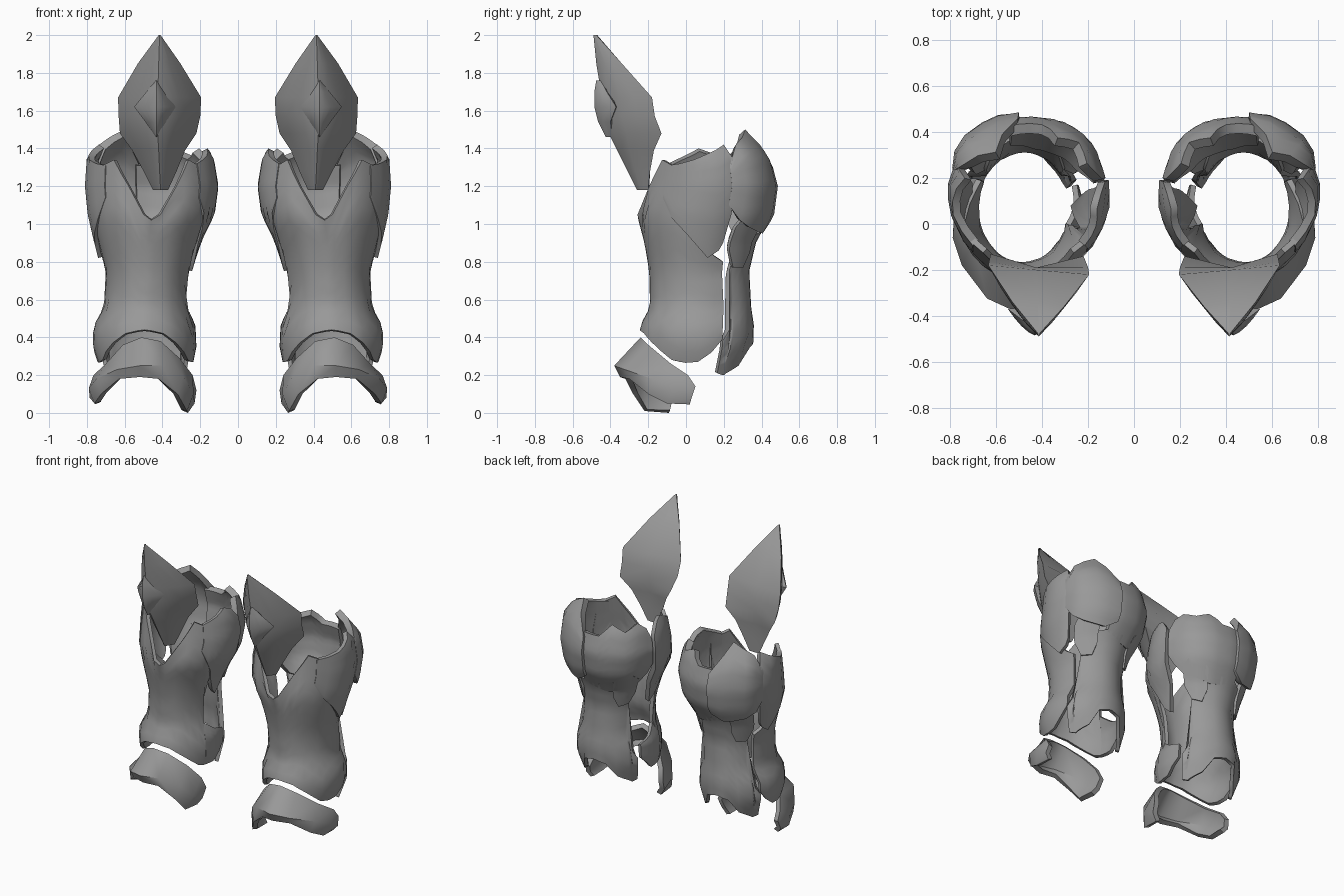
import bpy, bmesh, math

steel = bpy.data.materials.new("steel grey")
steel.diffuse_color = (0.32, 0.32, 0.32, 1)

# Leg envelope: height, inner x, outer x, front y, back y
BODY = [(0.20, .25, .72, -.20, .30), (0.35, .22, .77, -.24, .355),
        (0.46, .225, .765, -.245, .36), (0.56, .265, .71, -.19, .345),
        (0.75, .255, .70, -.195, .335), (0.90, .21, .74, -.22, .37),
        (1.05, .135, .775, -.26, .45), (1.20, .115, .79, -.22, .47),
        (1.35, .14, .78, -.19, .43), (1.50, .23, .68, -.15, .32)]


def lerp(a, b, t):
    return tuple(p + (q - p) * t for p, q in zip(a, b))


def body_point(angle, z, off):
    """Point on the leg envelope; angle 0 is the front, positive is outward."""
    zc = min(max(z, BODY[0][0]), BODY[-1][0])
    for lo, hi in zip(BODY, BODY[1:]):
        if zc <= hi[0]:
            break
    _, x0, x1, y0, y1 = lerp(lo, hi, (zc - lo[0]) / (hi[0] - lo[0]))
    a = math.radians(angle)
    return ((x0 + x1) / 2 + ((x1 - x0) / 2 + off) * math.sin(a),
            (y0 + y1) / 2 - ((y1 - y0) / 2 + off) * math.cos(a), z)


def sheet(name, cols, thick):
    """Mirrored plate from columns of points, each running bottom to top.
    Zero thickness is used for closed rings of columns."""
    bm = bmesh.new()
    vs = [[bm.verts.new(p) for p in c] for c in cols]
    for a, b in zip(vs, vs[1:]):
        for i in range(len(a) - 1):
            bm.faces.new((a[i], b[i], b[i + 1], a[i + 1]))
    bmesh.ops.remove_doubles(bm, verts=bm.verts, dist=0.0005)
    if not thick:
        bmesh.ops.holes_fill(bm, edges=bm.edges, sides=0)
    me = bpy.data.meshes.new(name)
    bm.to_mesh(me)
    bm.free()
    me.materials.append(steel)
    ob = bpy.data.objects.new(name, me)
    bpy.context.collection.objects.link(ob)
    bpy.ops.object.select_all(action='DESELECT')
    ob.select_set(True)
    bpy.context.view_layer.objects.active = ob
    if thick:
        mod = ob.modifiers.new("thickness", 'SOLIDIFY')
        mod.thickness, mod.offset = thick, -1
        bpy.ops.object.modifier_apply(modifier=mod.name)
    mod = ob.modifiers.new("pair", 'MIRROR')
    mod.use_mirror_merge = False
    bpy.ops.object.modifier_apply(modifier=mod.name)
    bpy.ops.object.shade_smooth_by_angle(angle=math.radians(50))


def plate(name, keys, thick=0.025, rows=12):
    """Plate wrapped on the leg; keys are (angle, bottom z, top z, offset)."""
    keys = [k if len(k) == 4 else (*k, 0.0) for k in keys]
    dense = []
    for a, b in zip(keys, keys[1:]):
        n = max(1, round(abs(b[0] - a[0]) / 10))
        dense += [lerp(a, b, i / n) for i in range(n)]
    dense.append(keys[-1])
    sheet(name, [[body_point(a, z0 + (z1 - z0) * i / rows, off)
                  for i in range(rows + 1)] for a, z0, z1, off in dense], thick)


def both(keys):
    """Continue a half outline symmetrically about its first column."""
    c = keys[0][0]
    return [(2 * c - a, b, t) for a, b, t in reversed(keys[1:])] + keys


# Shin guard with a V notch at the top and an arched flared cuff
front = both([(0, .44, 1.02), (8, .435, 1.05), (22, .42, 1.2), (38, .37, 1.34)])
plate("shin_guard", [(-72, .27, 1.0), (-62, .28, 1.28)] + front +
      [(62, .28, 1.29), (78, .265, 1.0), (92, .27, .9), (106, .32, .83),
       (117, .39, .8)])
plate("inner_cuff", [(-112, .37, .47), (-92, .27, .5), (-72, .27, .56)])

# Side flaps beside the knee
plate("outer_side_flap", [(48, 1.14, 1.31, .004), (62, 1.03, 1.32, .008),
                          (76, .95, 1.34, .018), (98, .82, 1.39, .024),
                          (109, .86, 1.42, .02), (113, .9, 1.35, .016)], .035)
plate("inner_side_flap", [(-101, .92, 1.3, .012), (-92, .75, 1.38, .012),
                          (-82, .8, 1.4, .012), (-66, .98, 1.36, .008),
                          (-48, 1.14, 1.32, .004)], .035)

# Plates behind the knee
plate("back_outer_plate", [(109, 1.1, 1.31, .022), (120, 1.02, 1.42, .045),
                           (132, .98, 1.46, .05), (146, .96, 1.5, .04),
                           (158, .95, 1.42, .035), (172, 1.0, 1.3, .02)], .045)
plate("back_inner_plate", [(164, .94, 1.32, .0), (190, .9, 1.32, .0),
                           (205, .89, 1.40, .01), (222, .92, 1.36, .015),
                           (238, .95, 1.40, .01), (250, 1.03, 1.36, .0),
                           (257, 1.1, 1.28, .0)], .045)

# Calf guard with flared heel ends, and the two links above it
plate("calf_guard", both([(180, .37, .95), (198, .35, .95), (212, .25, .93),
                          (230, .21, .82), (233, .2, .76), (235, .2, .44),
                          (243, .21, .38)]))
plate("outer_calf_link", [(121, .86, .98, .015), (129, .77, 1.06, .015),
                          (145, .77, 1.03, .015), (152, .85, .98, .015)])
plate("inner_calf_link", [(208, .85, .98, .012), (216, .77, 1.03, .012),
                          (231, .79, 1.04, .012), (239, .88, 1.0, .012)])


def ridged(name, rows, power):
    """Solid ridged plate. Rows are
    (z, left x, ridge x, right x, ridge y, left y, right y, back y)."""
    steps = [(0, 1), (0, .75), (0, .5), (0, .22), (1, 0), (1, .22), (1, .5), (1, .75), (1, 1)]
    cols = []
    for side, t in steps:
        col = []
        for z, xl, xm, xr, ym, yl, yr, yb in rows:
            xs, ys = (xr, yr) if side else (xl, yl)
            col.append((xm + (xs - xm) * t, ym + (ys - ym) * t ** power, z))
        cols.append(col)
    back = [(r[2], r[7], r[0]) for r in rows]
    sheet(name, cols + [back, cols[0]], 0)


# Pointed knee plate and its raised diamond
ridged("knee_plate", [(1.18, .37, .41, .45, -.26, -.20, -.20, -.195),
                      (1.28, .325, .415, .50, -.31, -.19, -.19, -.195),
                      (1.39, .28, .42, .56, -.365, -.17, -.17, -.195),
                      (1.48, .22, .425, .625, -.41, -.14, -.13, -.19),
                      (1.57, .20, .425, .632, -.43, -.19, -.165, -.19),
                      (1.67, .195, .425, .635, -.445, -.22, -.18, -.20),
                      (1.85, .305, .42, .53, -.475, -.36, -.34, -.34),
                      (2.0, .41, .415, .42, -.49, -.475, -.475, -.47)], 1.55)
ridged("knee_diamond", [(1.46, .429, .432, .435, -.425, -.39, -.39, -.37),
                        (1.54, .38, .432, .49, -.465, -.40, -.40, -.37),
                        (1.62, .33, .432, .55, -.485, -.38, -.37, -.36),
                        (1.70, .385, .432, .485, -.485, -.42, -.42, -.40),
                        (1.76, .429, .432, .435, -.475, -.45, -.45, -.43)], 1.5)

# Arched foot band: bottom edge, front crest, top edge from inner to outer end
sheet("foot_band", [
    [(.265, -.09, .0), (.23, -.08, .05), (.22, -.05, .12)],
    [(.27, -.22, .01), (.235, -.18, .10), (.24, -.08, .20)],
    [(.32, -.28, .10), (.29, -.25, .19), (.31, -.14, .29)],
    [(.42, -.32, .18), (.40, -.345, .25), (.41, -.22, .38)],
    [(.52, -.35, .19), (.52, -.38, .25), (.51, -.24, .40)],
    [(.63, -.30, .18), (.64, -.325, .23), (.61, -.20, .36)],
    [(.725, -.20, .10), (.75, -.18, .18), (.70, -.08, .26)],
    [(.76, -.10, .05), (.79, -.06, .13), (.765, .01, .20)],
    [(.755, .02, .045), (.785, .03, .08), (.775, .05, .14)]], .035)
